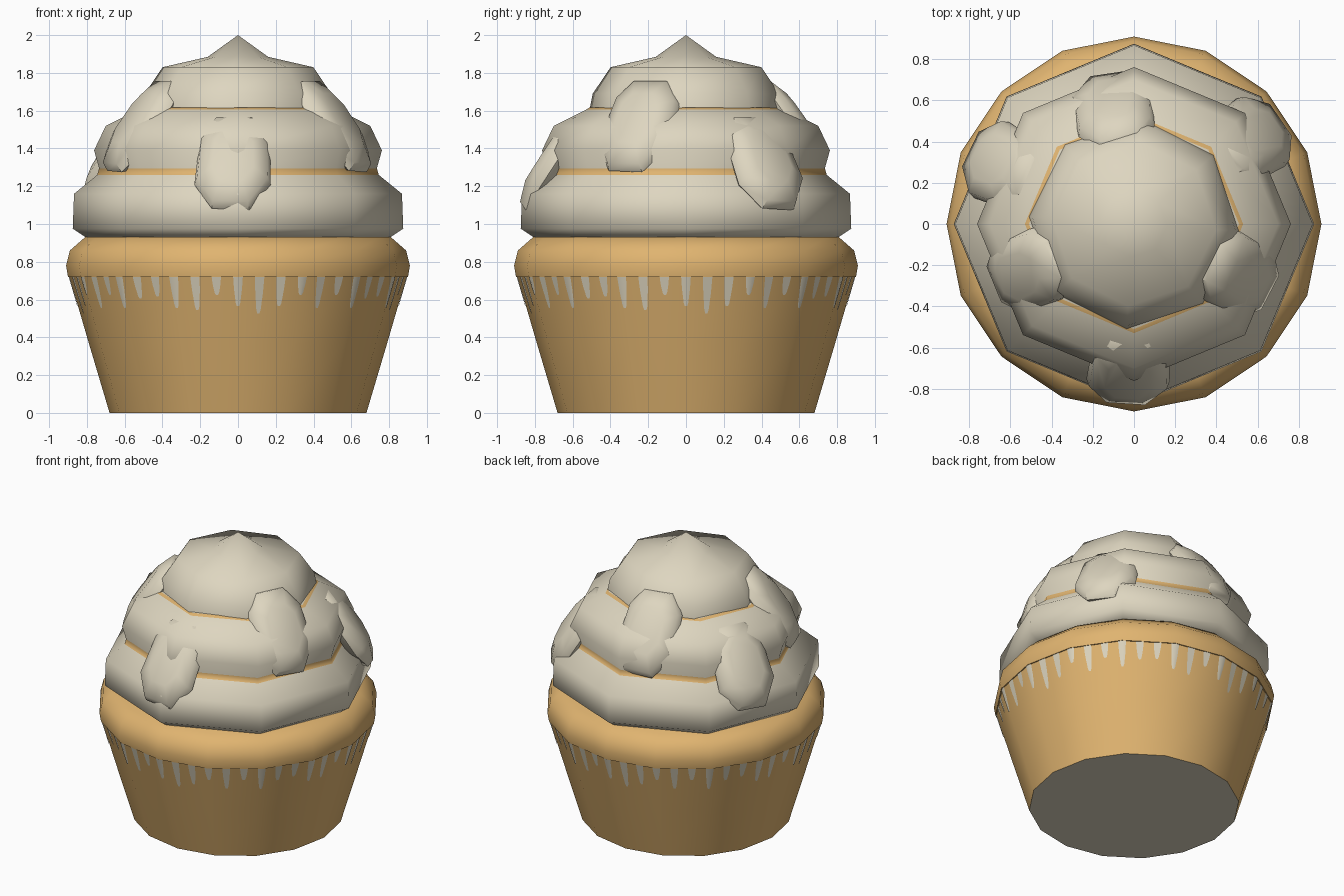
import bpy, math
from mathutils import Vector

if "Cube" in bpy.data.objects:
    bpy.data.objects.remove(bpy.data.objects["Cube"])


def material(name, rgb):
    m = bpy.data.materials.new(name)
    m.diffuse_color = (*rgb, 1)
    m.use_nodes = True
    m.node_tree.nodes["Principled BSDF"].inputs["Base Color"].default_value = m.diffuse_color
    return m


CAKE = material("golden_cake", (0.745, 0.456, 0.162))
CREAM = material("cream", (0.73, 0.672, 0.527))


def make(name, verts, faces, mats, indices=None, angle=60):
    me = bpy.data.meshes.new(name)
    me.from_pydata(verts, [], faces)
    for m in mats:
        me.materials.append(m)
    for i, p in enumerate(me.polygons):
        p.use_smooth = True
        if indices:
            p.material_index = indices[i]
    me.set_sharp_from_angle(angle=math.radians(angle))
    ob = bpy.data.objects.new(name, me)
    bpy.context.collection.objects.link(ob)
    return ob


def lathe(name, profile, sides, mats, rule=lambda z: 0, turn=0.0, tip=None):
    """Closed solid of revolution; rule(z) picks the colour by face height."""
    verts, faces, idx = [], [], []
    for r, z in profile:
        for i in range(sides):
            a = turn + 2 * math.pi * i / sides
            verts.append((r * math.cos(a), r * math.sin(a), z))
    for k in range(len(profile) - 1):
        zm = (profile[k][1] + profile[k + 1][1]) / 2
        for i in range(sides):
            j = (i + 1) % sides
            faces.append((k * sides + i, k * sides + j,
                          (k + 1) * sides + j, (k + 1) * sides + i))
            idx.append(rule(zm))
    faces.append(tuple(reversed(range(sides))))
    idx.append(rule(profile[0][1]))
    top = (len(profile) - 1) * sides
    if tip is None:
        faces.append(tuple(top + i for i in range(sides)))
        idx.append(rule(profile[-1][1]))
    else:
        verts.append((0, 0, tip))
        for i in range(sides):
            faces.append((top + i, top + (i + 1) % sides, len(verts) - 1))
            idx.append(rule(tip))
    return make(name, verts, faces, mats, idx)


# Cup: tapered, cream underside
lathe("cup", [(0.68, 0), (0.79, 0.37), (0.895, 0.73)], 16, [CAKE, CREAM],
      lambda z: 1 if z == 0 else 0)

# Cake rim bulging over the cup
lathe("cake_rim", [(0.90, 0.72), (0.91, 0.78), (0.89, 0.86), (0.81, 0.93)], 16, [CAKE])

# Icing in three tiers, with cake-coloured lines in the creases
lathe("lower_icing", [(0.80, 0.925), (0.875, 0.975), (0.868, 1.16), (0.745, 1.26),
                      (0.735, 1.295), (0.762, 1.39), (0.70, 1.52), (0.53, 1.605),
                      (0.51, 1.617)],
      8, [CREAM, CAKE],
      lambda z: 1 if 1.26 < z < 1.295 or 1.605 < z < 1.617 else 0)
lathe("top_icing", [(0.51, 1.615), (0.495, 1.69), (0.40, 1.83), (0.16, 1.885)],
      8, [CREAM], turn=math.radians(-4), tip=2.0)

# Cream drips painted round the cup, following its flat sides
LENGTHS = [0.16, 0.20, 0.16, 0.10, 0.17, 0.10, 0.17, 0.12, 0.11, 0.17, 0.18, 0.10]


def on_cup(a, z):
    step = math.pi / 8
    off = (a % step) - step / 2
    r = (0.79 + (z - 0.37) * 0.2917) * math.cos(step / 2) / math.cos(off) + 0.004
    return (r * math.cos(a), r * math.sin(a), z)


verts, faces = [], []
for n in range(48):
    a = -math.pi / 2 + n * math.pi / 24
    length = LENGTHS[n % 12]
    base = len(verts)
    for t, w in ((0, 0.029), (0.45, 0.024), (0.9, 0.014), (1, 0.007)):
        for s in (-1, 0, 1):
            verts.append(on_cup(a + s * w, 0.725 - t * length))
    for k in range(3):
        for c in range(2):
            p = base + k * 3 + c
            faces.append((p, p + 3, p + 4, p + 1))
make("cream_drips", verts, faces, [CREAM])

# Nut flakes leaning on the icing, alternately high and low
OUTLINE = [(0.20, -0.13), (0.19, 0.15), (0.10, 0.285), (-0.10, 0.285),
           (-0.18, 0.17), (-0.205, -0.13), (-0.11, -0.28), (0.09, -0.29)]
LAYERS = [(0.85, -0.055), (1.0, -0.015), (0.93, 0.035), (0.55, 0.075)]


def flake(name, angle, r, z, tilt=35):
    a, t = math.radians(angle), math.radians(tilt)
    out = Vector((math.cos(a), math.sin(a), 0))
    up = Vector((0, 0, 1))
    u = Vector((-math.sin(a), math.cos(a), 0))
    v = up * math.cos(t) - out * math.sin(t)
    nrm = out * math.cos(t) + up * math.sin(t)
    c = out * r + up * z
    vs = [c + u * x * s + v * y * s + nrm * h for s, h in LAYERS for x, y in OUTLINE]
    fs = [tuple(reversed(range(8))), tuple(range(24, 32))]
    for k in range(3):
        for i in range(8):
            j = (i + 1) % 8
            fs.append((k * 8 + i, k * 8 + j, k * 8 + 8 + j, k * 8 + 8 + i))
    make(name, vs, fs, [CREAM], angle=50)


for i, a in enumerate((100, -26, -156)):
    flake(f"high_flake_{i + 1}", a, 0.56, 1.52)
for i, a in enumerate((36, -92, 156)):
    flake(f"low_flake_{i + 1}", a, 0.70, 1.325, 33)
